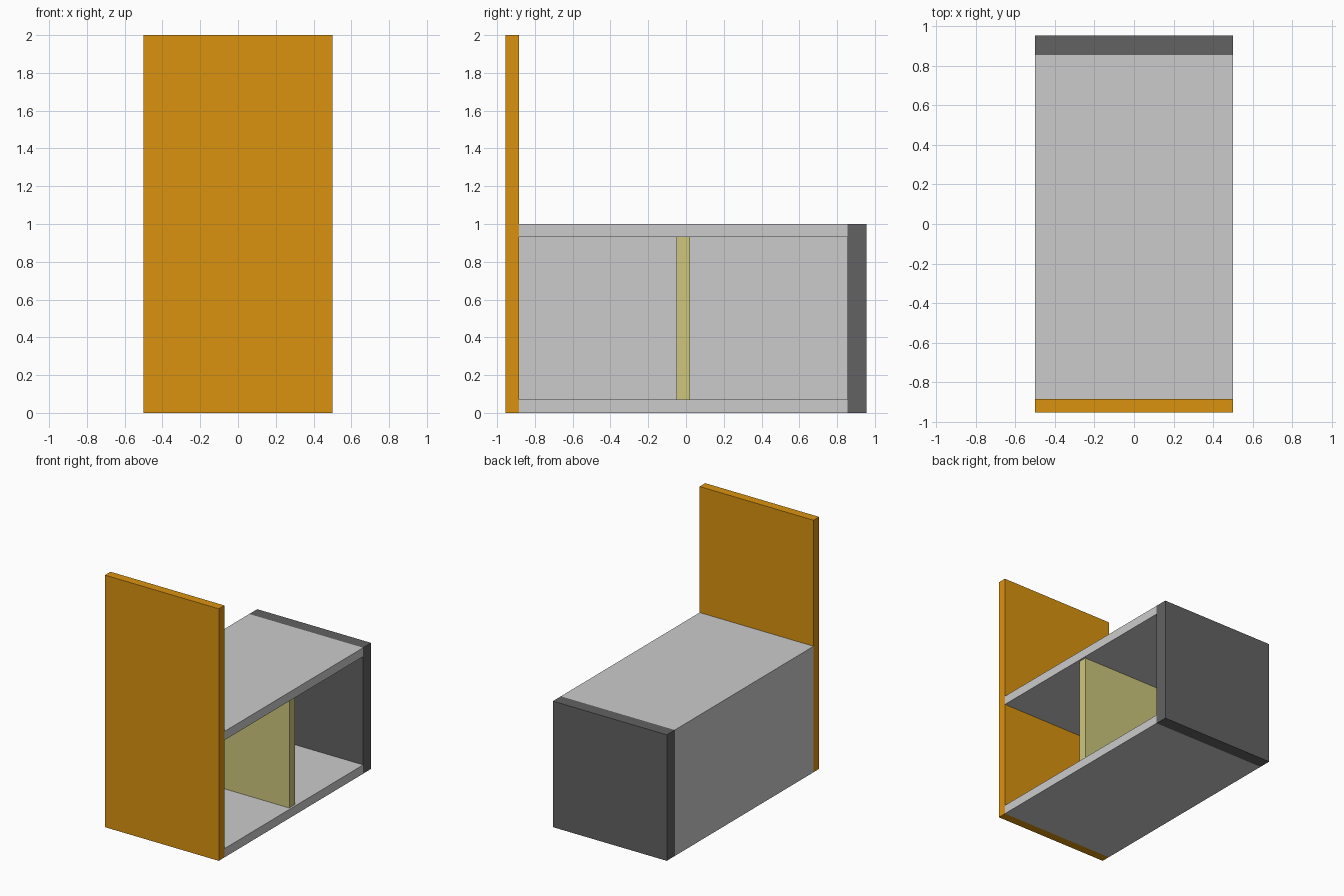
import bpy

if "Cube" in bpy.data.objects:
    bpy.data.objects.remove(bpy.data.objects["Cube"])


def material(name, color):
    mat = bpy.data.materials.new(name)
    mat.diffuse_color = (*color, 1)
    mat.use_nodes = True
    mat.node_tree.nodes["Principled BSDF"].inputs["Base Color"].default_value = mat.diffuse_color
    return mat


def extrude_y(name, profile, y0, y1, mat=None):
    """Extrude a counter-clockwise (x, z) outline from y0 to y1."""
    n = len(profile)
    verts = [(x, y, z) for y in (y0, y1) for x, z in profile]
    faces = [tuple(range(n)), tuple(reversed(range(n, 2 * n)))]
    faces += [(i, i + n, (i + 1) % n + n, (i + 1) % n) for i in range(n)]
    mesh = bpy.data.meshes.new(name)
    mesh.from_pydata(verts, [], faces)
    obj = bpy.data.objects.new(name, mesh)
    bpy.context.collection.objects.link(obj)
    if mat:
        mesh.materials.append(mat)
    return obj


def rect(x0, x1, z0, z1):
    return [(x0, z0), (x1, z0), (x1, z1), (x0, z1)]


W, T = 0.5, 0.07  # half width, board thickness
orange = material("orange", (0.70, 0.29, 0.005))
dark = material("dark_grey", (0.122, 0.122, 0.122))
cream = material("cream", (0.61, 0.565, 0.205))

# Tall front panel and thicker, shorter back panel
extrude_y("front_panel", rect(-W, W, 0, 2), -0.955, -0.885, orange)
extrude_y("back_panel", rect(-W, W, 0, 1), 0.855, 0.955, dark)

# C-shaped carcass: top, bottom and left wall, open on the right
extrude_y("carcass", [(-W, 0), (W, 0), (W, T), (-W + T, T),
                      (-W + T, 1 - T), (W, 1 - T), (W, 1), (-W, 1)],
          -0.885, 0.855)

# Upright divider between the two compartments
extrude_y("divider", rect(-W + T, W - 0.015, T, 1 - T), -0.05, 0.02, cream)
